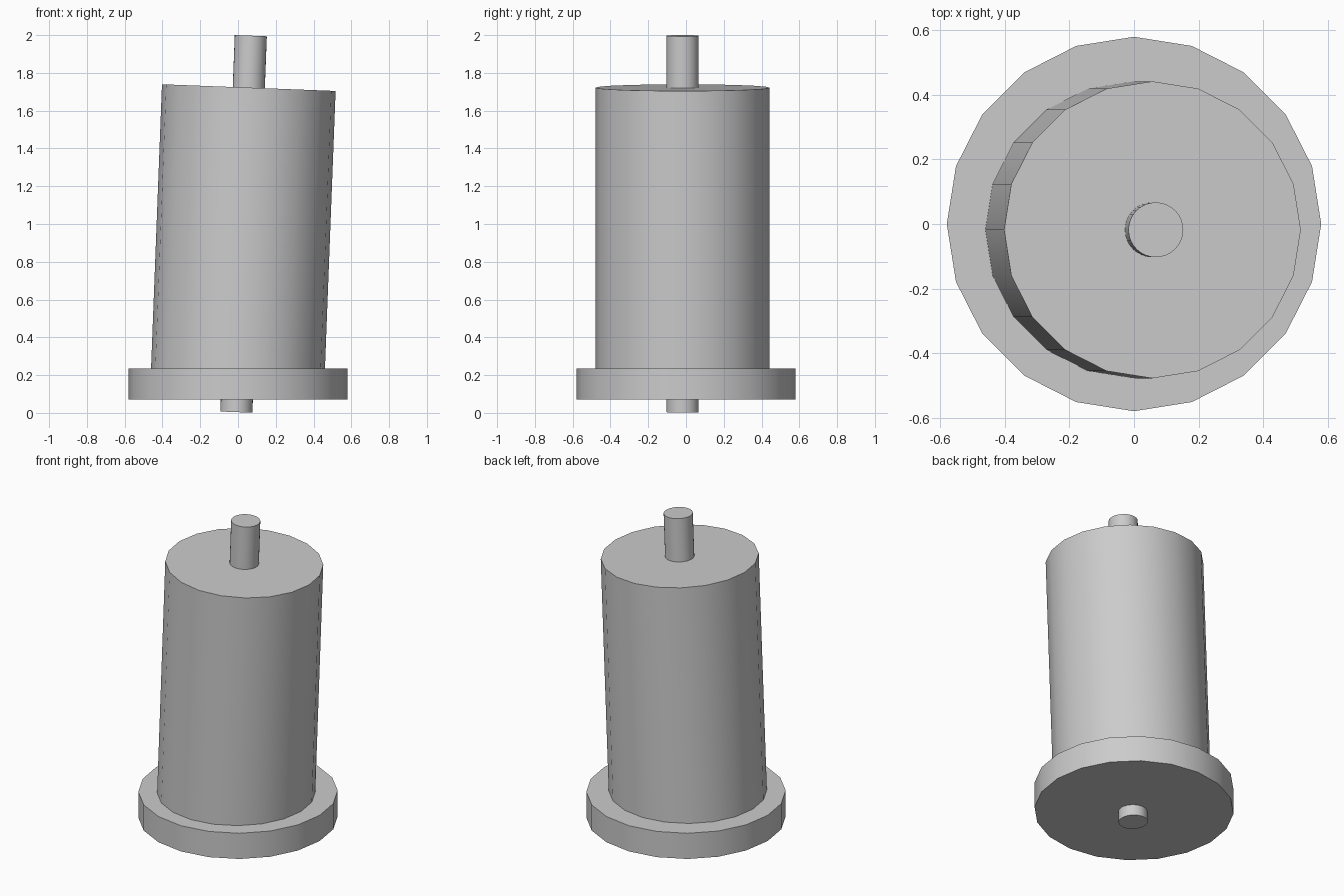
import bpy, math
from mathutils import Vector

if "Cube" in bpy.data.objects:
    bpy.data.objects.remove(bpy.data.objects["Cube"])


def cylinder(name, radius, start, end, sides):
    """Smooth-sided capped cylinder between two points."""
    a, b = Vector(start), Vector(end)
    axis = b - a
    tilt = math.atan2(axis.x, axis.z)
    bpy.ops.mesh.primitive_cylinder_add(
        vertices=sides, radius=radius, depth=axis.length,
        location=(a + b) / 2, rotation=(0, tilt, 0))
    obj = bpy.context.object
    obj.name = name
    bpy.ops.object.shade_smooth_by_angle(angle=math.radians(30))
    return obj


LEAN = math.tan(math.radians(2.2))


def on_axis(z):
    """Point on the leaning centre line at height z."""
    return ((z - 0.235) * LEAN, -0.018, z)


# Upright base flange
cylinder("base_flange", 0.58, (0, 0, 0.07), (0, 0, 0.235), 20)

# Leaning main drum, sunk into the flange
cylinder("drum_body", 0.46, on_axis(0.15), on_axis(1.722), 20)

# Thin shaft running through drum and flange
cylinder("shaft", 0.085, on_axis(0.004), on_axis(1.997), 32)
